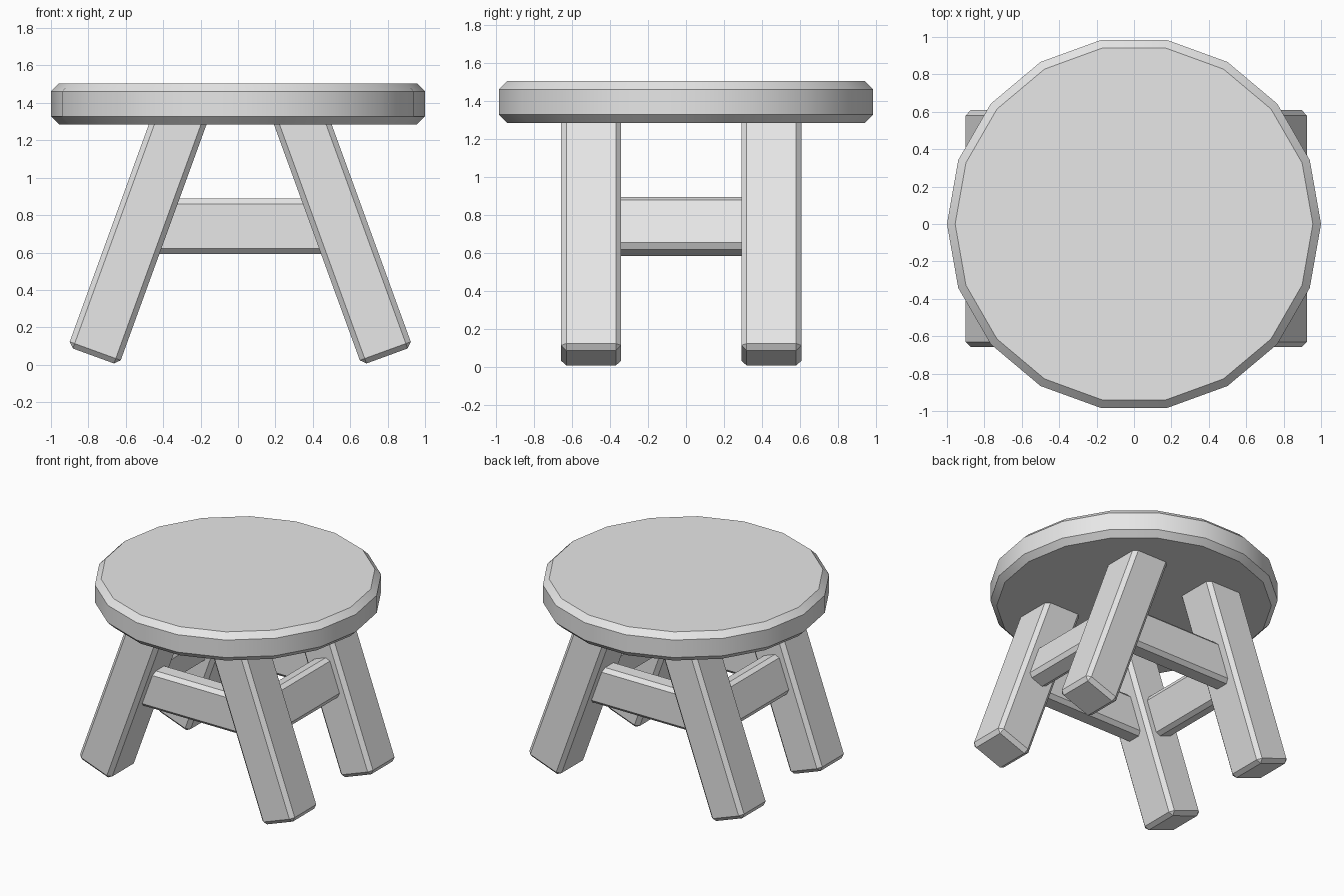
import bpy, bmesh, math
from mathutils import Matrix, Vector

cube = bpy.data.objects.get("Cube")
if cube:
    bpy.data.objects.remove(cube, do_unlink=True)

# Single plain grey finish
grey = bpy.data.materials.new("plain_grey")
grey.use_nodes = True
grey.diffuse_color = (0.8, 0.8, 0.8, 1)
grey.node_tree.nodes["Principled BSDF"].inputs["Base Color"].default_value = grey.diffuse_color


def finish(name, bm, bevel, matrix):
    """Chamfer the sharp edges and make the object."""
    sharp = [e for e in bm.edges if e.calc_face_angle(0) > math.radians(30)]
    bmesh.ops.bevel(bm, geom=sharp, offset=bevel, segments=1, affect='EDGES',
                    offset_type='OFFSET', profile=0.5)
    mesh = bpy.data.meshes.new(name)
    bm.to_mesh(mesh)
    bm.free()
    mesh.materials.append(grey)
    obj = bpy.data.objects.new(name, mesh)
    bpy.context.collection.objects.link(obj)
    obj.matrix_world = matrix
    return obj


def beam(name, size, center, tilt=0.0, bevel=0.028):
    """Chamfered box leaning about the y axis."""
    bm = bmesh.new()
    bmesh.ops.create_cube(bm, size=1)
    bmesh.ops.scale(bm, vec=size, verts=bm.verts)
    return finish(name, bm, bevel, Matrix.Translation(center) @ Matrix.Rotation(tilt, 4, 'Y'))


# Seat: eighteen-sided disc with chamfered rims
SEAT_BOTTOM, SEAT_TOP = 1.285, 1.505
bm = bmesh.new()
bmesh.ops.create_cone(bm, cap_ends=True, segments=18, radius1=1, radius2=1,
                      depth=SEAT_TOP - SEAT_BOTTOM)
seat = finish("seat", bm, 0.043, Matrix.Translation((0, 0, (SEAT_TOP + SEAT_BOTTOM) / 2))
              @ Matrix.Rotation(math.pi / 2, 4, 'Z'))
bpy.ops.object.select_all(action='DESELECT')
seat.select_set(True)
bpy.context.view_layer.objects.active = seat
bpy.ops.object.shade_smooth_by_angle(angle=math.radians(30))

# Legs and rails share the same splay
SPLAY = math.radians(20)
MID_X = 0.012
ROWS = {"front": -0.5, "back": 0.45}
SIDES = {"left": 1, "right": -1}
LEG_LENGTH = 1.42
FOOT_X, FOOT_Z = 0.785, 0.047
RAIL_Z = 0.74
RAIL_HEIGHT, RAIL_DEPTH = 0.295, 0.155

for side, s in SIDES.items():
    up = Vector((-s * math.sin(SPLAY), 0, math.cos(SPLAY)))
    # Splayed legs
    for row, y in ROWS.items():
        foot = Vector((MID_X + s * FOOT_X, y, FOOT_Z))
        beam(f"{row}_{side}_leg", (0.29, 0.317, LEG_LENGTH),
             foot + up * LEG_LENGTH / 2, -s * SPLAY)
    # Side rails lean with the legs
    rail_x = FOOT_X - (RAIL_Z - FOOT_Z) * math.tan(SPLAY)
    beam(f"{side}_rail", (RAIL_DEPTH, ROWS["back"] - ROWS["front"], RAIL_HEIGHT),
         Vector((MID_X + s * rail_x, sum(ROWS.values()) / 2, RAIL_Z)), -s * SPLAY)

# Upright front and back rails
for row, y in ROWS.items():
    beam(f"{row}_rail", (1.0, RAIL_DEPTH, RAIL_HEIGHT), Vector((MID_X, y, RAIL_Z)))
